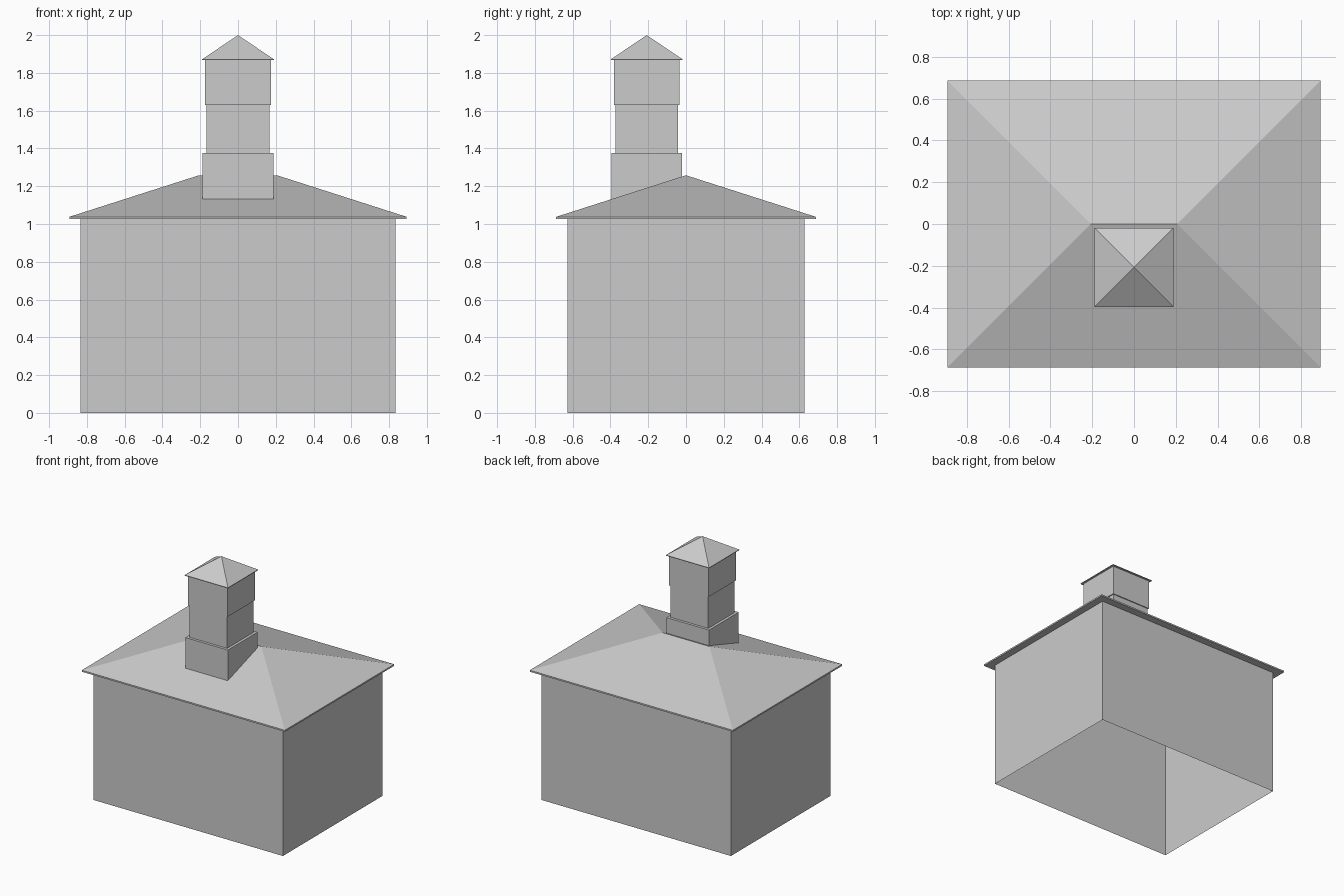
import bpy, bmesh

if "Cube" in bpy.data.objects:
    bpy.data.objects.remove(bpy.data.objects["Cube"])

grey = bpy.data.materials.new("plain grey")
grey.diffuse_color = (0.6, 0.6, 0.6, 1)
grey.use_nodes = True
grey.node_tree.nodes["Principled BSDF"].inputs["Base Color"].default_value = grey.diffuse_color

TOWER_Y = -0.208
EAVE_X, EAVE_Y, EAVE_Z = 0.893, 0.687, 1.038
RIDGE_X, RIDGE_Z = 0.206, 1.258


def rect(hx, hy, z, cy=0.0):
    """Four corners of a level rectangle; z may be a function of y."""
    height = z if callable(z) else (lambda y: z)
    corners = [(-hx, cy - hy), (hx, cy - hy), (hx, cy + hy), (-hx, cy + hy)]
    return [(x, y, height(y)) for x, y in corners]


def loft(name, rings, bottom=True, top=True):
    """Skin a stack of four-cornered rings, with optional end caps."""
    bm = bmesh.new()
    loops = [[bm.verts.new(co) for co in ring] for ring in rings]
    for low, high in zip(loops, loops[1:]):
        for i in range(4):
            j = (i + 1) % 4
            bm.faces.new((low[i], low[j], high[j], high[i]))
    if bottom:
        bm.faces.new(loops[0][::-1])
    if top:
        bm.faces.new(loops[-1])
    bmesh.ops.remove_doubles(bm, verts=bm.verts, dist=1e-5)
    mesh = bpy.data.meshes.new(name)
    bm.to_mesh(mesh)
    bm.free()
    mesh.materials.append(grey)
    obj = bpy.data.objects.new(name, mesh)
    bpy.context.collection.objects.link(obj)
    return obj


def roof_height(y):
    return EAVE_Z + (RIDGE_Z - EAVE_Z) * (1 - abs(y) / EAVE_Y)


# House walls, open underneath
loft("walls", [rect(0.834, 0.627, 0), rect(0.834, 0.627, 1.027)],
     bottom=False, top=False)

# Hipped roof with a thin eave; the last ring collapses to the ridge
loft("hip_roof", [rect(EAVE_X, EAVE_Y, 1.026), rect(EAVE_X, EAVE_Y, EAVE_Z),
                  rect(RIDGE_X, 0, RIDGE_Z)], top=False)

# Tower base, its foot following the front roof slope
loft("tower_base", [rect(0.187, 0.187, roof_height, TOWER_Y),
                    rect(0.187, 0.187, 1.375, TOWER_Y)])

# Stacked tower stages
for name, half, z0, z1 in (("tower_middle", 0.166, 1.375, 1.63),
                           ("tower_upper", 0.174, 1.63, 1.868)):
    loft(name, [rect(half, half, z0, TOWER_Y), rect(half, half, z1, TOWER_Y)])

# Pyramid cap with a thin rim
loft("tower_cap", [rect(0.19, 0.19, 1.867, TOWER_Y), rect(0.19, 0.19, 1.872, TOWER_Y),
                   rect(0, 0, 2.0, TOWER_Y)], top=False)
